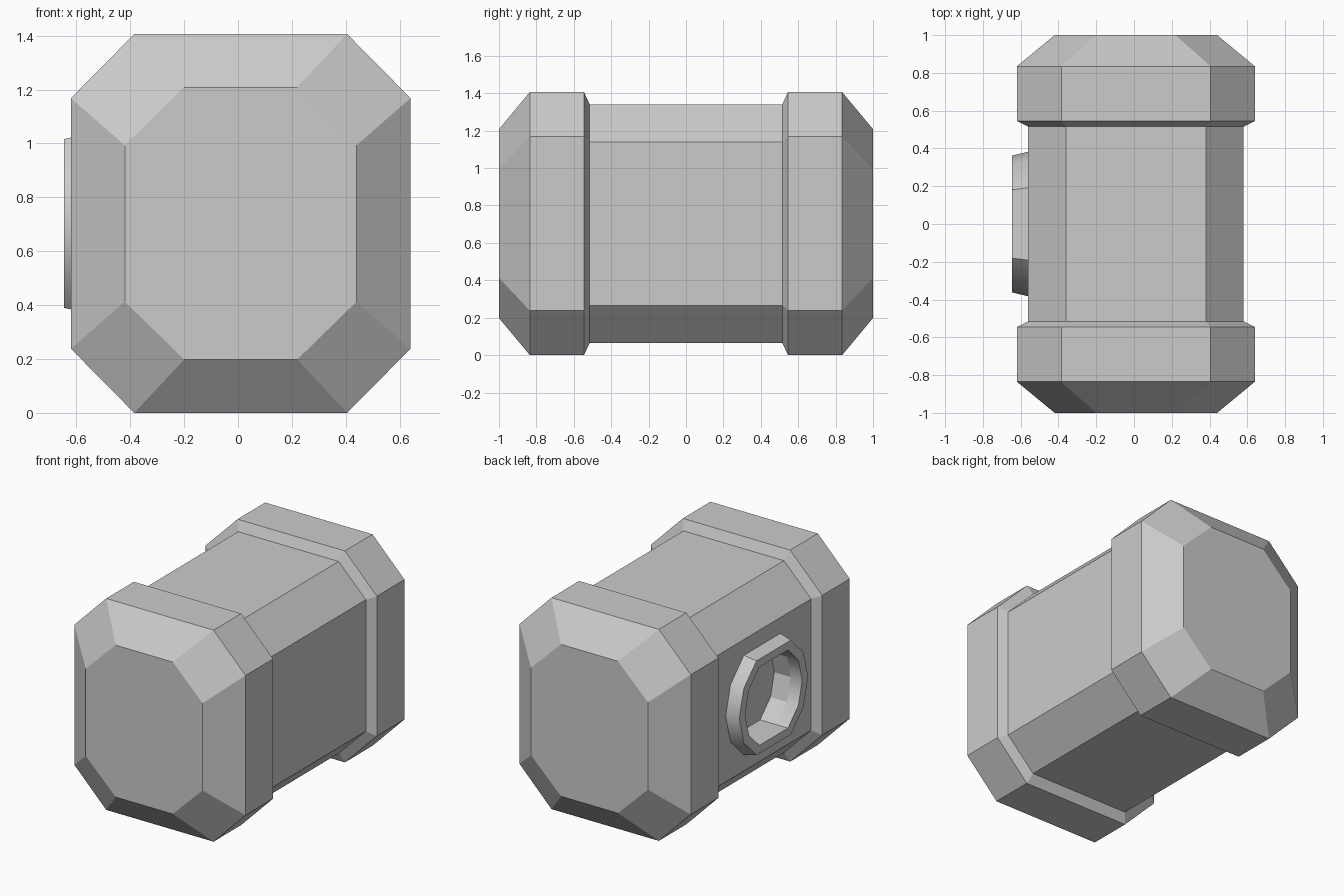
import bpy, bmesh, math

if "Cube" in bpy.data.objects:
    bpy.data.objects.remove(bpy.data.objects["Cube"])


def loft(name, loops, closed=False):
    """Skin equal-length point loops; cap the ends, or join last to first."""
    bm = bmesh.new()
    rows = [[bm.verts.new(p) for p in loop] for loop in loops]
    n = len(rows[0])
    pairs = list(zip(rows, rows[1:]))
    if closed:
        pairs.append((rows[-1], rows[0]))
    else:
        bm.faces.new(rows[0])
        bm.faces.new(rows[-1])
    for a, b in pairs:
        for i in range(n):
            j = (i + 1) % n
            bm.faces.new((a[i], a[j], b[j], b[i]))
    bmesh.ops.recalc_face_normals(bm, faces=bm.faces)
    mesh = bpy.data.meshes.new(name)
    bm.to_mesh(mesh)
    bm.free()
    obj = bpy.data.objects.new(name, mesh)
    bpy.context.collection.objects.link(obj)
    return obj


CX, CZ = 0.01, 0.703


def octagon(y, w, h, fw, fh):
    """Chamfered rectangle: half width/height and half flat lengths."""
    pts = [(fw, h), (w, fh), (w, -fh), (fw, -h),
           (-fw, -h), (-w, -fh), (-w, fh), (-fw, h)]
    return [(CX + x, y, CZ + z) for x, z in pts]


def oval(x, r):
    """Twelve-sided circle with its top and bottom points cut flat."""
    angles = [a for a in range(0, 360, 30) if a not in (90, 270)]
    return [(x, r * math.cos(math.radians(a)), CZ + r * math.sin(math.radians(a)))
            for a in angles]


# Head: chamfered ends, wide end blocks, narrower middle
face = (0.43, 0.505, 0.21, 0.29)
block = (0.63, 0.703, 0.395, 0.465)
waist = (0.57, 0.638, 0.37, 0.437)
half = [(1.0, face), (0.835, block), (0.545, block), (0.515, waist)]
stations = [(-y, s) for y, s in half] + [(y, s) for y, s in reversed(half)]
head = loft("hammer_head", [octagon(y, *s) for y, s in stations])

# Handle socket recess in the left side
cutter = loft("socket_cutter", [oval(-0.75, 0.30), oval(-0.44, 0.30)])
cutter.hide_render = True
mod = head.modifiers.new("socket", 'BOOLEAN')
mod.operation = 'DIFFERENCE'
mod.solver = 'EXACT'
mod.object = cutter
bpy.context.view_layer.objects.active = head
head.select_set(True)
bpy.ops.object.modifier_apply(modifier=mod.name)
bpy.data.objects.remove(cutter)
head.select_set(False)

# Raised collar around the socket
collar = loft("socket_collar", [oval(-0.56, 0.383), oval(-0.645, 0.362),
                                oval(-0.645, 0.30), oval(-0.56, 0.30)], closed=True)
bpy.context.view_layer.objects.active = collar
collar.select_set(True)
bpy.ops.object.shade_smooth_by_angle(angle=math.radians(40))
